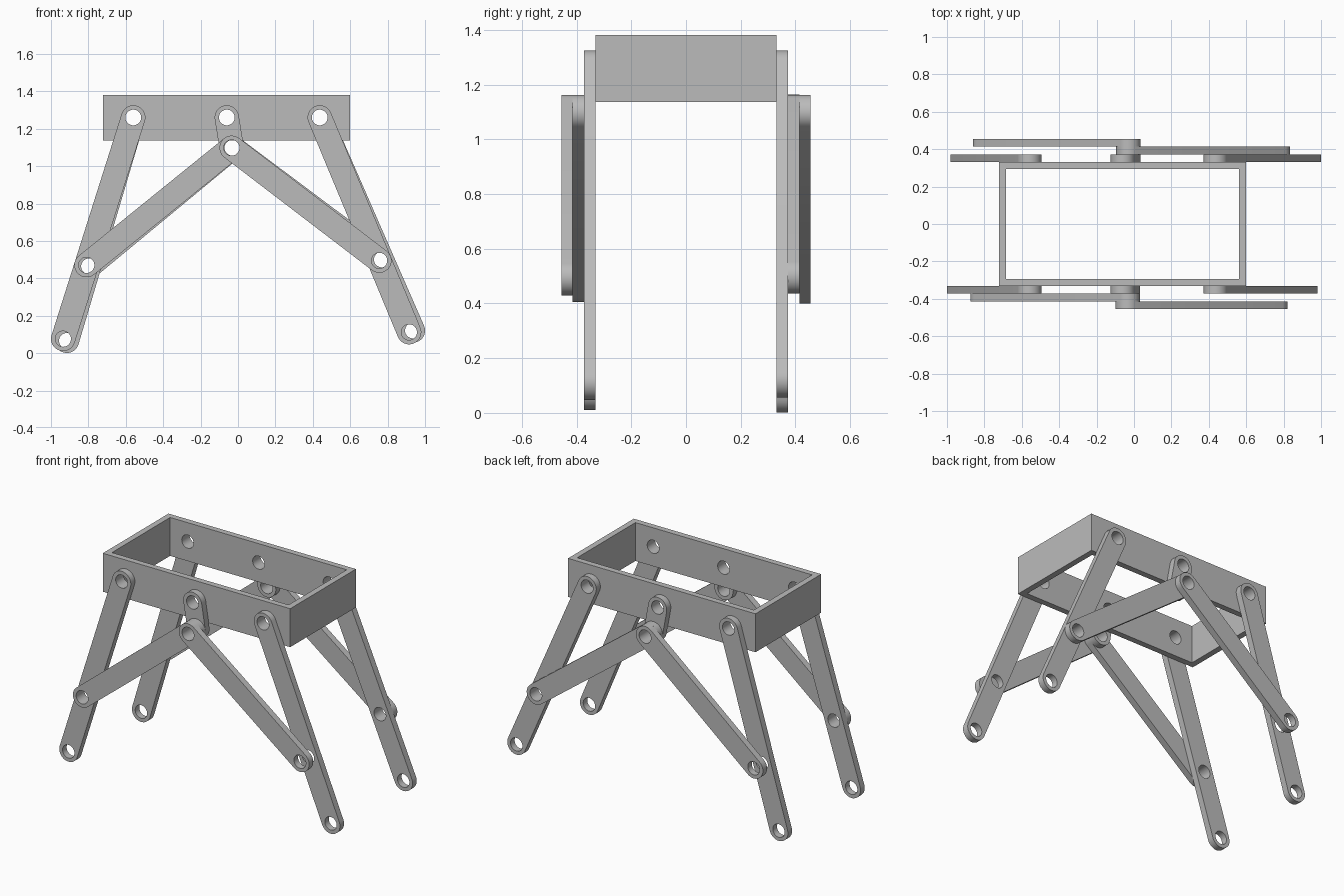
import bpy, bmesh, math
from mathutils import Matrix, Vector

cube = bpy.data.objects.get("Cube")
if cube:
    bpy.data.objects.remove(cube, do_unlink=True)

# Single grey material
grey = bpy.data.materials.new("plain grey")
grey.use_nodes = True
colour = (0.5, 0.5, 0.5, 1)
grey.diffuse_color = colour
grey.node_tree.nodes["Principled BSDF"].inputs["Base Color"].default_value = colour

LAYER = 0.0415      # plate thickness
RADIUS = 0.065      # rounded link end
HOLE = 0.042        # pivot hole
HALF_WIDTH = 0.331  # half depth of the body frame
UPRIGHT = Matrix.Rotation(math.pi / 2, 4, 'X')


def arc(centre, radius, start, sweep, steps):
    angles = [start + sweep * i / steps for i in range(steps + 1)]
    return [Vector(centre) + radius * Vector((math.cos(a), math.sin(a))) for a in angles]


def circle(centre, radius):
    return arc(centre, radius, 0, math.tau, 40)[:-1]


def rectangle(x0, x1, y0, y1):
    return [Vector(p) for p in ((x0, y0), (x1, y0), (x1, y1), (x0, y1))]


def evaluated_mesh(obj):
    graph = bpy.context.evaluated_depsgraph_get()
    graph.update()
    return bpy.data.meshes.new_from_object(obj.evaluated_get(graph))


def finish(mesh):
    mesh.materials.clear()
    mesh.materials.append(grey)
    mesh.shade_smooth()
    mesh.set_sharp_from_angle(angle=math.radians(30))


def plate(name, outlines, thickness, matrix):
    """Extrude closed outlines (inner ones become holes) into a solid plate."""
    curve = bpy.data.curves.new(name + "_profile", 'CURVE')
    curve.dimensions = '2D'
    curve.fill_mode = 'BOTH'
    curve.extrude = thickness / 2
    for points in outlines:
        spline = curve.splines.new('POLY')
        spline.points.add(len(points) - 1)
        for target, p in zip(spline.points, points):
            target.co = (p.x, p.y, 0, 1)
        spline.use_cyclic_u = True
    helper = bpy.data.objects.new(name + "_profile", curve)
    bpy.context.collection.objects.link(helper)
    mesh = evaluated_mesh(helper)
    bpy.data.objects.remove(helper, do_unlink=True)
    bpy.data.curves.remove(curve)
    bm = bmesh.new()
    bm.from_mesh(mesh)
    bmesh.ops.remove_doubles(bm, verts=bm.verts, dist=1e-5)
    bmesh.ops.transform(bm, matrix=matrix, verts=bm.verts)
    bmesh.ops.recalc_face_normals(bm, faces=bm.faces)
    bm.to_mesh(mesh)
    bm.free()
    finish(mesh)
    mesh.name = name
    obj = bpy.data.objects.new(name, mesh)
    bpy.context.collection.objects.link(obj)
    return obj


def link(name, a, b, side, layer, extra_holes=()):
    """Round-ended bar with pivot holes, stacked outward from the frame."""
    a, b = Vector(a), Vector(b)
    d = b - a
    heading = math.atan2(d.y, d.x)
    outline = (arc(b, RADIUS, heading - math.pi / 2, math.pi, 20)
               + arc(a, RADIUS, heading + math.pi / 2, math.pi, 20))
    holes = [circle(p, HOLE) for p in (a, b, *extra_holes)]
    y = side * (HALF_WIDTH + (layer + 0.5) * LAYER)
    plate(name, [outline] + holes, LAYER, Matrix.Translation((0, y, 0)) @ UPRIGHT)


# Pivots on the body frame
RIGHT_PIVOT, CRANK_PIVOT, LEFT_PIVOT = (-0.56, 1.26), (-0.06, 1.26), (0.437, 1.26)

# Open rectangular body frame, bored at each pivot
Z0, Z1 = 1.136, 1.381
frame = plate("body_frame",
              [rectangle(-0.722, 0.6, -HALF_WIDTH, HALF_WIDTH),
               rectangle(-0.684, 0.562, -0.293, 0.293)],
              Z1 - Z0, Matrix.Translation((0, 0, (Z0 + Z1) / 2)))
for pivot in (RIGHT_PIVOT, CRANK_PIVOT, LEFT_PIVOT):
    cutter = plate("pivot_cutter", [circle(pivot, HOLE)], 1, UPRIGHT)
    cutter.hide_render = True
    bore = frame.modifiers.new("bore", 'BOOLEAN')
    bore.operation = 'DIFFERENCE'
    bore.solver = 'EXACT'
    bore.object = cutter
    bored = evaluated_mesh(frame)
    frame.modifiers.clear()
    frame.data = bored
    bpy.data.objects.remove(cutter, do_unlink=True)
finish(frame.data)

# Legs, crank and connecting rods on each face of the frame:
# side, right foot, left foot, crank pin, layers of the right and left rods
linkages = {
    "front": (-1, (-0.935, 0.076), (0.915, 0.112), (-0.034, 1.098), 1, 2),
    "back": (1, (-0.915, 0.066), (0.935, 0.121), (-0.03, 1.098), 2, 1),
}
for face, (side, right_foot, left_foot, pin, right_layer, left_layer) in linkages.items():
    link(face + "_crank", CRANK_PIVOT, pin, side, 0)
    for hand, pivot, foot, layer in (("right", RIGHT_PIVOT, right_foot, right_layer),
                                     ("left", LEFT_PIVOT, left_foot, left_layer)):
        knee = Vector(pivot).lerp(Vector(foot), 2 / 3)
        link(f"{face}_{hand}_leg", pivot, foot, side, 0, [knee])
        link(f"{face}_{hand}_connecting_rod", pin, knee, side, layer)
